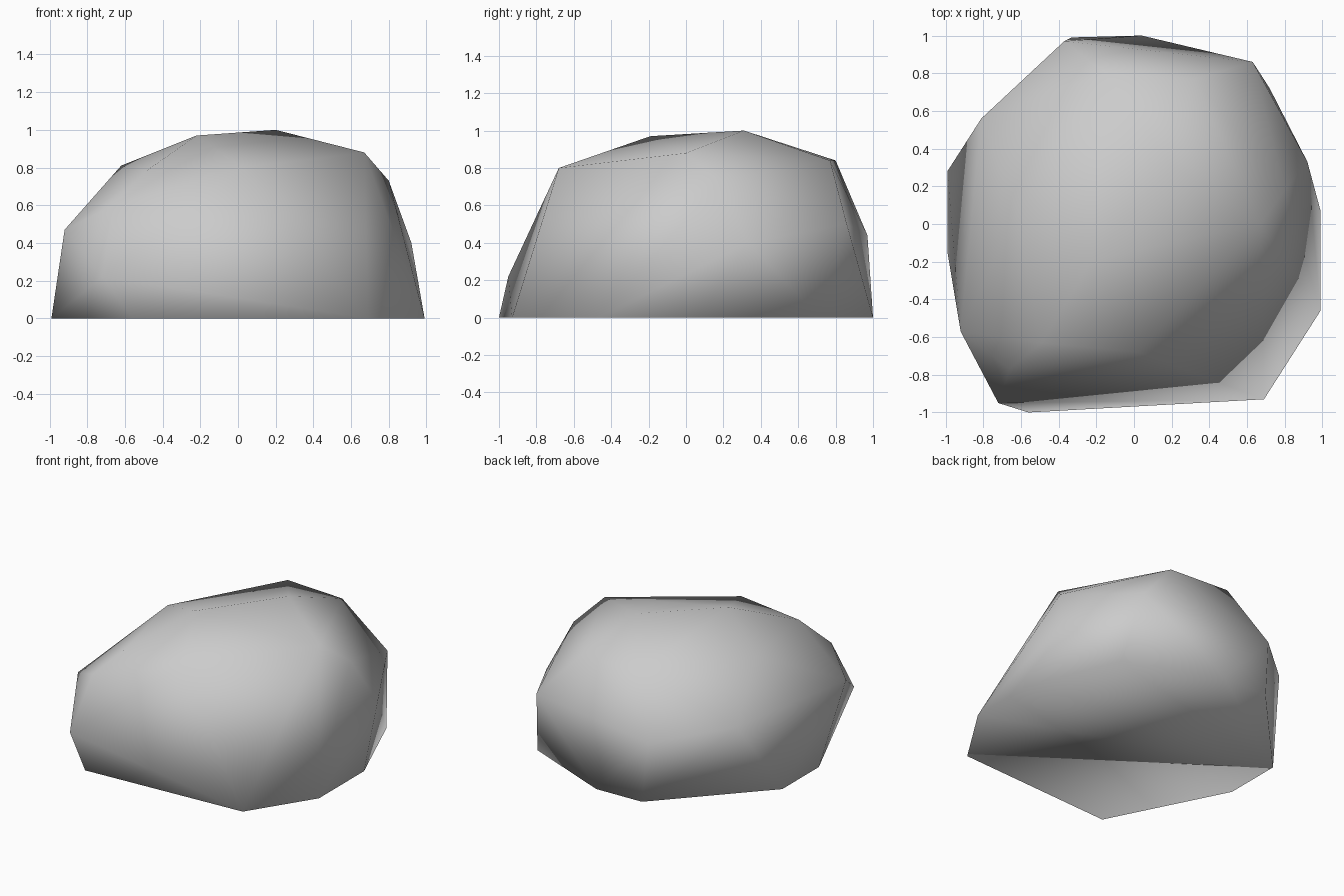
import bpy
import bmesh

cube = bpy.data.objects.get("Cube")
if cube:
    bpy.data.objects.remove(cube, do_unlink=True)

# Stone colour
stone = bpy.data.materials.new("stone_grey")
stone.use_nodes = True
colour = (0.6, 0.6, 0.6, 1.0)
stone.diffuse_color = colour
stone.node_tree.nodes["Principled BSDF"].inputs["Base Color"].default_value = colour

# Flat footprint of the boulder
footprint = [(-.56, -1), (.69, -.93), (.99, -.46), (.99, .07), (.72, .72),
             (.04, 1), (-.33, .99), (-.99, .28), (-.99, -.15)]

# Bulging corners around the sides
flank = [(-.72, -.95, .22), (-.92, -.57, .47), (-.66, -.77, .6), (.92, .33, .4),
         (.63, .86, .5), (-.37, .97, .44), (-.81, .56, .52)]

# Corners of the rounded top
crown = [(-.49, -.63, .78), (.02, -.68, .8), (-.62, .06, .81), (.8, .18, .73),
         (.67, 0, .88), (.32, .77, .84), (-.15, .8, .84),
         (-.22, -.19, .97), (.2, .31, 1)]

# Wrap one skin around all corners
bm = bmesh.new()
for x, y in footprint:
    bm.verts.new((x, y, 0))
for corner in flank + crown:
    bm.verts.new(corner)
bmesh.ops.convex_hull(bm, input=bm.verts)
bmesh.ops.recalc_face_normals(bm, faces=bm.faces)
for face in bm.faces:
    face.smooth = True

mesh = bpy.data.meshes.new("boulder")
bm.to_mesh(mesh)
bm.free()
mesh.materials.append(stone)
boulder = bpy.data.objects.new("boulder", mesh)
bpy.context.collection.objects.link(boulder)
